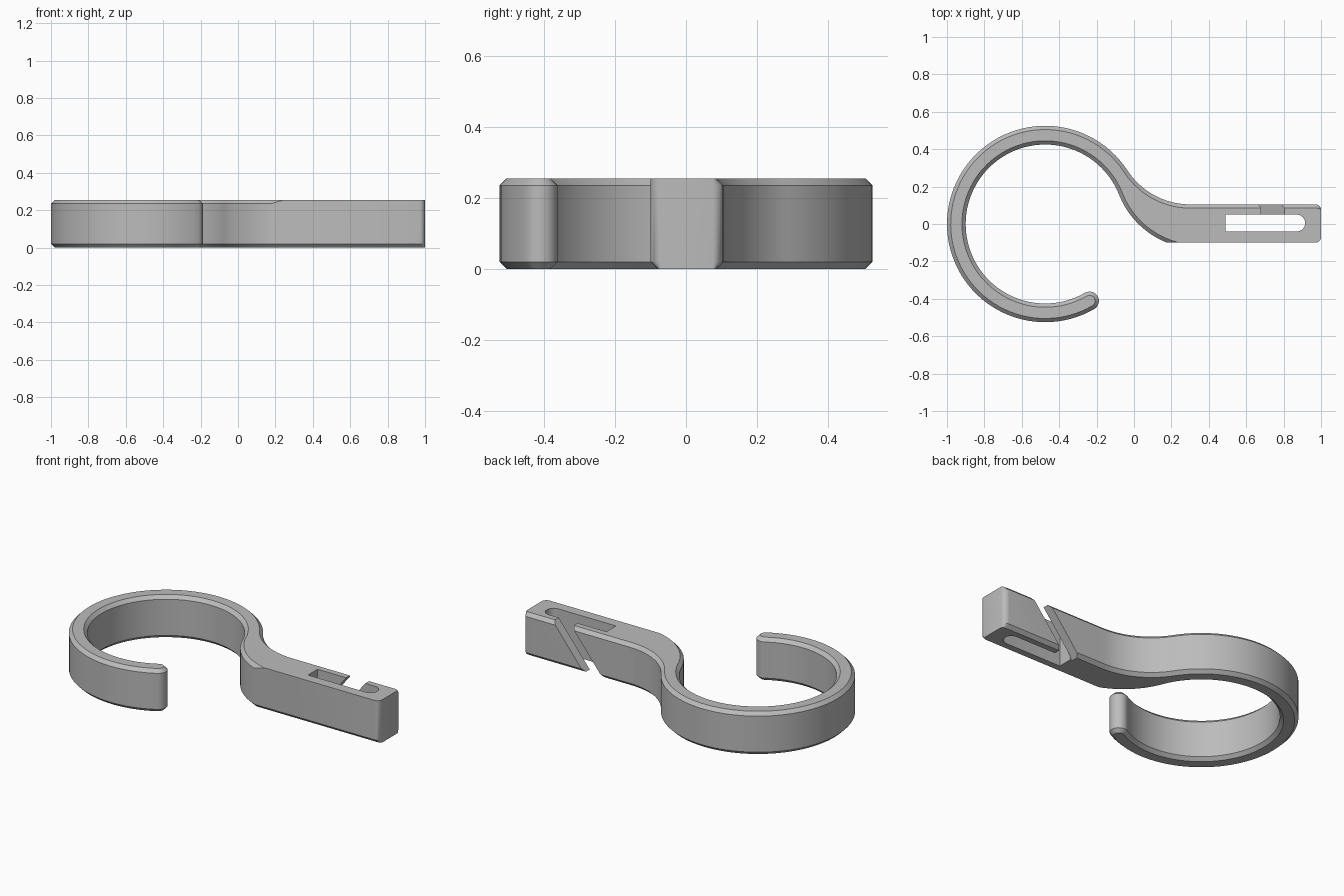
import bpy, bmesh
from math import sin, cos, asin, atan2, degrees, radians, hypot

if "Cube" in bpy.data.objects:
    bpy.data.objects.remove(bpy.data.objects["Cube"], do_unlink=True)

HEIGHT, BEVEL = 0.255, 0.02
RING, MID_R, HALF = (-0.475, 0.0), 0.475, 0.05   # hook ring centre, mid radius, half thickness
BACK_C = (0.3, 0.505)                            # centre of the neck's back curve
FRONT_C = (0.345, 0.325)                         # centre of the neck's front curve
FRONT_Y, BACK_Y = -0.1, 0.105                    # sides of the straight arm

grey = bpy.data.materials.new("plain grey")
grey.use_nodes = True
color = (0.5, 0.5, 0.5, 1)
grey.diffuse_color = color
grey.node_tree.nodes["Principled BSDF"].inputs["Base Color"].default_value = color


def arc(center, rx, ry, start, end, steps):
    angles = [radians(start + (end - start) * i / steps) for i in range(steps + 1)]
    return [(center[0] + rx * cos(a), center[1] + ry * sin(a)) for a in angles]


def outline(inset, front_inset):
    """Plan of the hook, pulled in by inset; the arm's front side has its own inset."""
    dist = lambda c: hypot(c[0] - RING[0], c[1] - RING[1])
    bearing = lambda c: degrees(atan2(c[1] - RING[1], c[0] - RING[0]))
    outer, inner = MID_R + HALF, MID_R - HALF
    back_r = dist(BACK_C) - outer + inset
    front_r = dist(FRONT_C) - inner - inset
    back_a, front_a = bearing(BACK_C), bearing(FRONT_C)
    meet = 180 + degrees(asin((FRONT_C[1] - FRONT_Y - front_inset) / front_r))
    tip = arc(RING, MID_R, MID_R, 300, 300, 1)[0]
    pts = arc((0.97, FRONT_Y + 0.03), 0.03, 0.03 - front_inset, -90, 0, 6)
    pts += arc((0.97, BACK_Y - 0.03), 0.03, 0.03 - inset, 0, 90, 6)
    pts += arc(BACK_C, back_r, back_r, 270, 180 + back_a, 20)
    pts += arc(RING, outer - inset, outer - inset, back_a, 300, 72)[1:]
    pts += arc(tip, HALF - inset, HALF - inset, 300, 480, 12)[1:]
    pts += arc(RING, inner + inset, inner + inset, 300, front_a, 72)[1:]
    pts += arc(FRONT_C, front_r, front_r, 180 + front_a, meet, 20)[1:]
    return pts


def loft(name, rings):
    """Solid through matching rings of 3D points."""
    bm = bmesh.new()
    layers = [[bm.verts.new(p) for p in ring] for ring in rings]
    n = len(layers[0])
    for low, high in zip(layers, layers[1:]):
        for i in range(n):
            j = (i + 1) % n
            bm.faces.new((low[i], low[j], high[j], high[i]))
    bm.faces.new(layers[0][::-1])
    bm.faces.new(layers[-1])
    bmesh.ops.recalc_face_normals(bm, faces=bm.faces[:])
    mesh = bpy.data.meshes.new(name)
    bm.to_mesh(mesh)
    bm.free()
    mesh.materials.append(grey)
    obj = bpy.data.objects.new(name, mesh)
    bpy.context.collection.objects.link(obj)
    return obj


# Hook body with bevelled rims; the arm's front side stays sharp on top
levels = [(0, BEVEL, BEVEL), (BEVEL, 0, 0), (HEIGHT - BEVEL, 0, 0), (HEIGHT, BEVEL, 0)]
hook = loft("hook_body", [[(x, y, z) for x, y in outline(i, f)] for z, i, f in levels])

# Long slot through the arm, square at one end and round at the other
slot_plan = [(0.49, 0.05), (0.49, -0.04)] + arc((0.87, 0.005), 0.045, 0.045, -90, 90, 16)
slot = loft("slot_cutter", [[(x, y, z) for x, y in slot_plan] for z in (-0.1, 0.4)])

# Slanted slit opening the slot to the back; edges run past top and bottom
lean = 0.205 / HEIGHT
at = lambda x, z: (x + (z - HEIGHT) * lean, z)
slit_side = [at(0.68, -0.1), at(0.805, -0.1), at(0.805, 0.35), at(0.68, 0.35)]
slit = loft("slit_cutter", [[(x, y, z) for x, z in slit_side] for y in (0.045, 0.2)])

# Cut the openings and discard the cutters
bpy.context.view_layer.objects.active = hook
for cutter in (slot, slit):
    cutter.hide_render = True
    mod = hook.modifiers.new(cutter.name, "BOOLEAN")
    mod.operation, mod.solver, mod.object = "DIFFERENCE", "EXACT", cutter
    bpy.ops.object.modifier_apply(modifier=mod.name)
    bpy.data.objects.remove(cutter, do_unlink=True)

bpy.ops.object.select_all(action="DESELECT")
hook.select_set(True)
bpy.ops.object.shade_smooth_by_angle(angle=radians(30))
